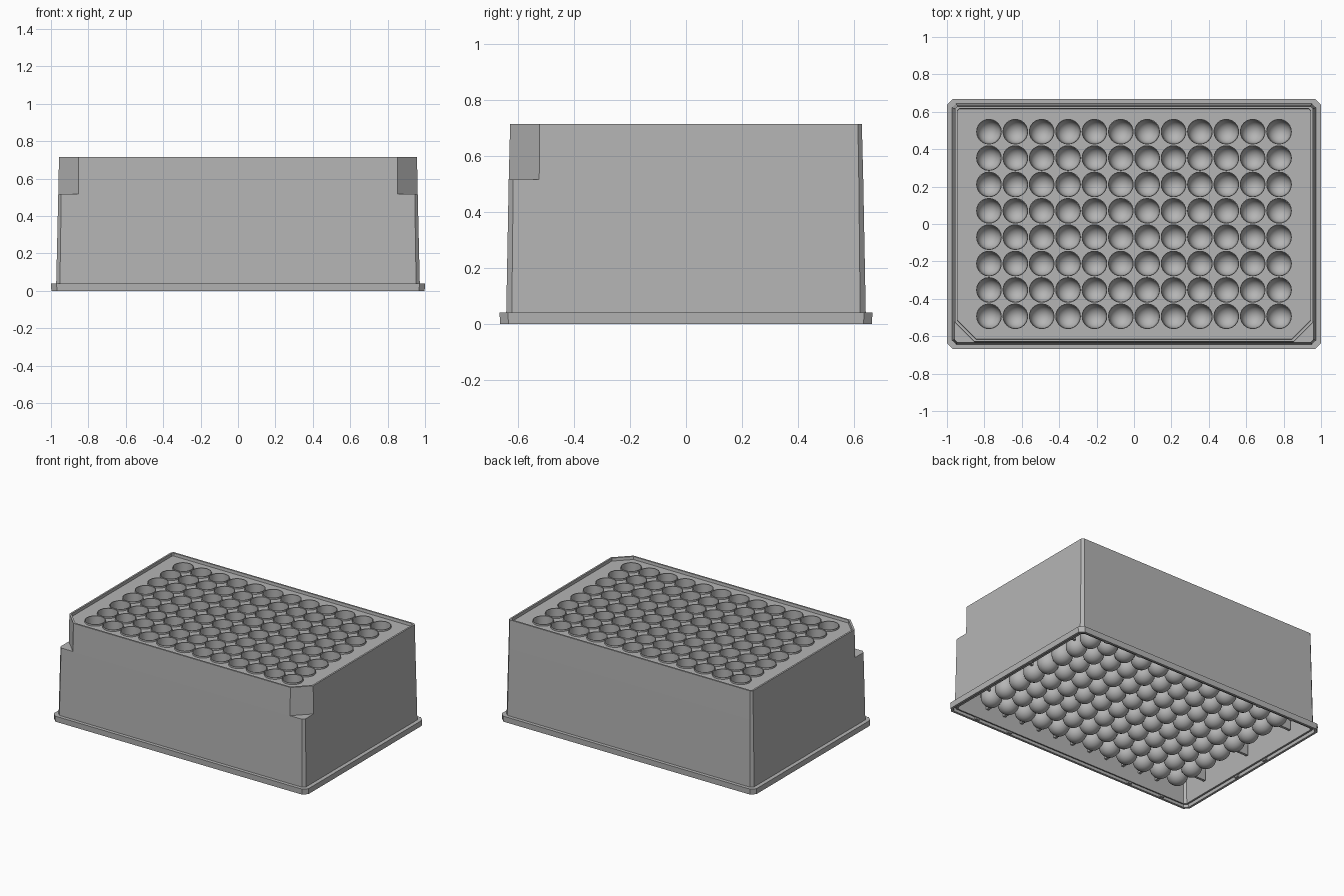
import bpy, bmesh, math

cube = bpy.data.objects.get("Cube")
if cube:
    bpy.data.objects.remove(cube, do_unlink=True)

PITCH = 0.141
COLS, ROWS, SEGS = 12, 8, 24
PLATE, TOP, LEDGE = 0.695, 0.715, 0.517

grey = bpy.data.materials.new("light_grey_plastic")
grey.use_nodes = True
colour = (0.46, 0.46, 0.46, 1)
grey.diffuse_color = colour
grey.node_tree.nodes["Principled BSDF"].inputs["Base Color"].default_value = colour


def finish(name, bm, smooth=False):
    bmesh.ops.remove_doubles(bm, verts=bm.verts, dist=1e-5)
    mesh = bpy.data.meshes.new(name)
    bm.to_mesh(mesh)
    bm.free()
    mesh.materials.append(grey)
    obj = bpy.data.objects.new(name, mesh)
    bpy.context.collection.objects.link(obj)
    if smooth:
        bpy.ops.object.select_all(action='DESELECT')
        obj.select_set(True)
        bpy.context.view_layer.objects.active = obj
        bpy.ops.object.shade_smooth_by_angle(angle=math.radians(35))
    return obj


def loft(bm, rings):
    """Skin consecutive rings that have equal point counts."""
    rows = [[bm.verts.new(p) for p in ring] for ring in rings]
    n = len(rows[0])
    for a, b in zip(rows, rows[1:]):
        for i in range(n):
            j = (i + 1) % n
            bm.faces.new((a[i], a[j], b[j], b[i]))


def outline(hx, hy, z, back, front=None):
    """Rectangle with cut corners, counterclockwise."""
    f = back if front is None else front
    b = back
    return [(x, y, z) for x, y in (
        (-hx + f, -hy), (hx - f, -hy), (hx, -hy + f), (hx, hy - b),
        (hx - b, hy), (-hx + b, hy), (-hx, hy - b), (-hx, -hy + f))]


def circle(r, z, square=False):
    ring = []
    for i in range(SEGS):
        a = math.tau * i / SEGS
        c, s = math.cos(a), math.sin(a)
        k = r / max(abs(c), abs(s)) if square else r
        ring.append((k * c, k * s, z))
    return ring


def bowl(r, z, steps=6):
    """Rings of a hemisphere, from its rim down to its tip."""
    angles = [math.pi / 2 * i / steps for i in range(steps + 1)]
    return [circle(r * math.cos(a), z - r * math.sin(a)) for a in angles]


def boxes(name, items):
    bm = bmesh.new()
    for (x, y, z), size in items:
        made = bmesh.ops.create_cube(bm, size=1)["verts"]
        bmesh.ops.scale(bm, vec=size, verts=made)
        bmesh.ops.translate(bm, vec=(x, y, z), verts=made)
    return finish(name, bm)


# Hollow housing: inner wall, skirt, outer wall, corner notches, lip, plate border
gx, gy = COLS * PITCH / 2, ROWS * PITCH / 2
bm = bmesh.new()
loft(bm, [
    outline(gx, gy, 0.675, 0.0005),
    outline(0.940, 0.613, 0.675, 0.012, 0.10),
    outline(0.944, 0.617, LEDGE - 0.015, 0.012, 0.10),
    outline(0.944, 0.617, LEDGE - 0.015, 0.012),
    outline(0.955, 0.628, 0.012, 0.015),
    outline(0.968, 0.637, 0.012, 0.018),
    outline(0.970, 0.638, 0.028, 0.018),
    outline(0.982, 0.649, 0.028, 0.023),
    outline(0.982, 0.649, 0.000, 0.023),
    outline(0.998, 0.665, 0.000, 0.030),
    outline(1.000, 0.667, 0.040, 0.030),
    outline(0.972, 0.643, 0.040, 0.020),
    outline(0.961, 0.634, LEDGE, 0.016),
    outline(0.961, 0.634, LEDGE, 0.016, 0.109),
    outline(0.957, 0.629, TOP, 0.014, 0.105),
    outline(0.945, 0.617, TOP, 0.010, 0.100),
    outline(0.943, 0.615, PLATE, 0.010, 0.100),
    outline(gx, gy, PLATE, 0.0005)])
finish("housing", bm)

# One well with its square of deck, collar, inside and outside
bm = bmesh.new()
loft(bm, [circle(PITCH / 2, PLATE, True), circle(0.0685, PLATE),
          circle(0.0685, PLATE + 0.012), circle(0.064, PLATE + 0.012)]
     + bowl(0.062, 0.1))
loft(bm, bowl(0.069, 0.1)[::-1] + [circle(0.069, PLATE - 0.005)])
bmesh.ops.translate(bm, verts=bm.verts,
                    vec=(PITCH / 2 - gx, PITCH / 2 - gy, 0))
wells = finish("wells", bm, smooth=True)
for label, count, step in (("columns", COLS, (PITCH, 0, 0)),
                           ("rows", ROWS, (0, PITCH, 0))):
    mod = wells.modifiers.new(label, 'ARRAY')
    mod.count = count
    mod.use_relative_offset = False
    mod.use_constant_offset = True
    mod.constant_offset_displace = step

# Stiffening ribs between the walls and the outer wells
ribs = []
for side in (-1, 1):
    ribs += [((i * PITCH, side * 0.575, 0.385), (0.018, 0.09, 0.59))
             for i in range(-5, 6)]
    ribs += [((side * 0.895, i * PITCH, 0.385), (0.1, 0.018, 0.59))
             for i in (-3, 0, 3)]
boxes("inner_ribs", ribs)

# Small bridges across the groove under the skirt
tabs = []
for side in (-1, 1):
    tabs += [((x, side * 0.643, 0.016), (0.03, 0.016, 0.028))
             for x in (-0.77, -0.5, 0.5, 0.77)]
    tabs += [((side * 0.975, y, 0.016), (0.016, 0.03, 0.028))
             for y in (-0.14, 0.14)]
boxes("skirt_tabs", tabs)
